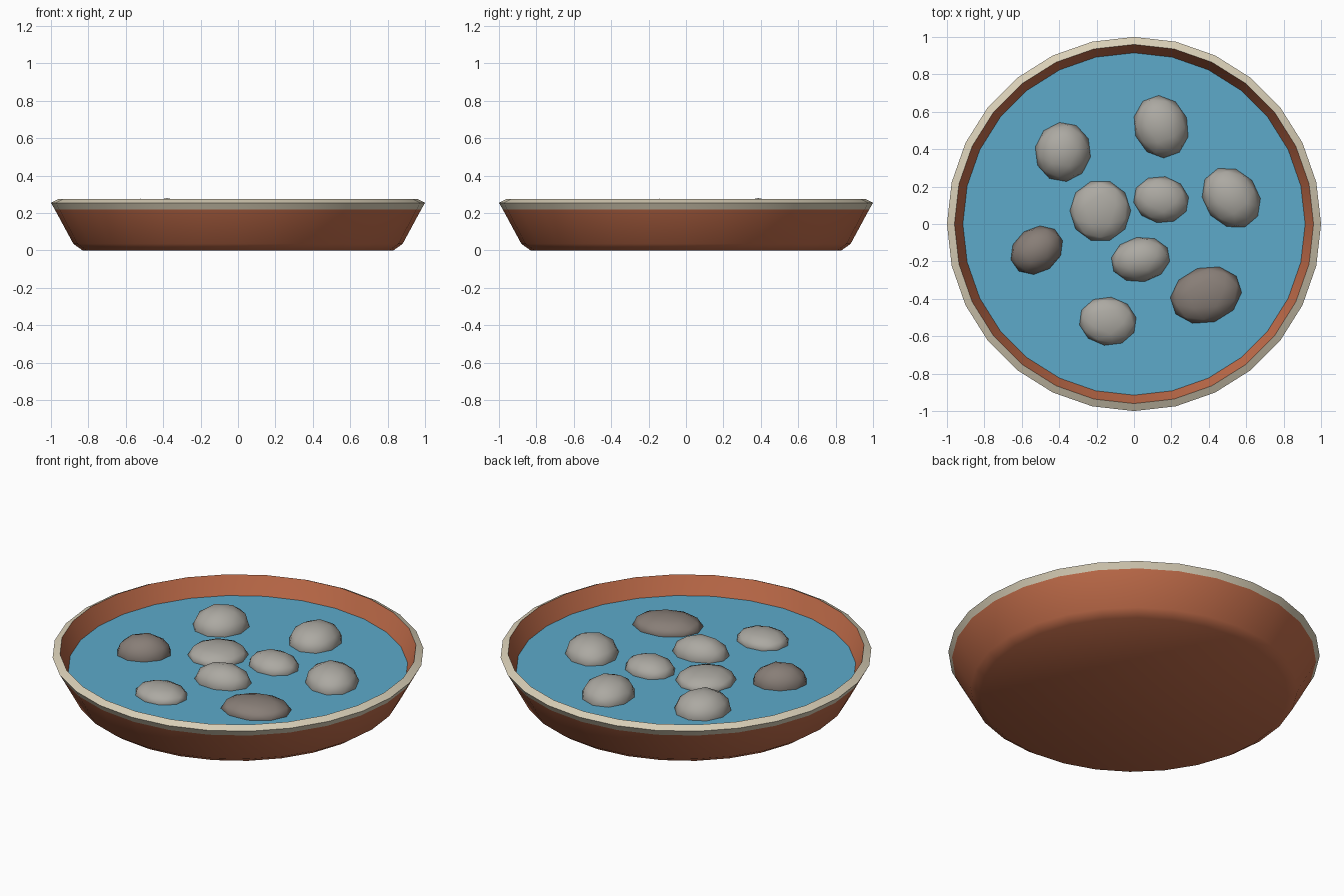
import bpy, bmesh, math
from mathutils import Matrix

cube = bpy.data.objects.get("Cube")
if cube:
    bpy.data.objects.remove(cube, do_unlink=True)

SIDES = 28
WATER_Z = 0.17


def material(name, rgb):
    linear = [((c / 255 + 0.055) / 1.055) ** 2.4 for c in rgb] + [1]
    mat = bpy.data.materials.new(name)
    mat.use_nodes = True
    mat.diffuse_color = linear
    mat.node_tree.nodes["Principled BSDF"].inputs["Base Color"].default_value = linear
    return mat


terracotta = material("terracotta", (196, 110, 75))
cream = material("cream glaze", (217, 207, 183))
blue = material("water blue", (93, 170, 202))
pale_grey = material("pale stone", (172, 169, 162))
dark_grey = material("dark stone", (136, 126, 119))


def make_object(name, bm, mats, smooth_angle):
    mesh = bpy.data.meshes.new(name)
    bm.to_mesh(mesh)
    bm.free()
    for mat in mats:
        mesh.materials.append(mat)
    obj = bpy.data.objects.new(name, mesh)
    bpy.context.collection.objects.link(obj)
    bpy.ops.object.select_all(action="DESELECT")
    obj.select_set(True)
    bpy.context.view_layer.objects.active = obj
    bpy.ops.object.shade_smooth_by_angle(angle=math.radians(smooth_angle))
    return obj


def lathe(profile, band_materials):
    """Revolve (radius, height) points; close both ends with flat discs."""
    bm = bmesh.new()
    rings = []
    for r, z in profile:
        rings.append([bm.verts.new((r * math.cos(a), r * math.sin(a), z))
                      for a in (math.tau * i / SIDES for i in range(SIDES))])
    for low, high, index in zip(rings, rings[1:], band_materials):
        for i in range(SIDES):
            j = (i + 1) % SIDES
            face = bm.faces.new((low[i], low[j], high[j], high[i]))
            face.material_index = index
    bm.faces.new(rings[0][::-1])
    bm.faces.new(rings[-1])
    return bm


# Dish: outer wall, glazed rim, inner wall and floor
dish = lathe([(0.83, 0), (0.88, 0.035), (0.98, 0.22), (1.0, 0.255),
              (0.96, 0.275), (0.915, WATER_Z), (0.86, 0.05)],
             [0, 0, 1, 1, 0, 0])
make_object("dish", dish, [terracotta, cream], 42)

# Water surface
water = bmesh.new()
bmesh.ops.create_circle(water, cap_ends=True, segments=SIDES, radius=0.915,
                        matrix=Matrix.Translation((0, 0, WATER_Z))
                        @ Matrix.Rotation(math.pi / 2, 4, "Z"))
make_object("water", water, [blue], 30)

# Stones: x, y, half length, half width, height above water, turn, material
stones = [
    (-0.38, 0.385, 0.16, 0.15, 0.11, 80, pale_grey),
    (0.145, 0.52, 0.17, 0.145, 0.10, 110, pale_grey),
    (-0.18, 0.07, 0.166, 0.163, 0.06, 90, pale_grey),
    (0.145, 0.13, 0.15, 0.125, 0.075, -10, pale_grey),
    (0.52, 0.14, 0.175, 0.145, 0.10, 130, pale_grey),
    (-0.52, -0.14, 0.15, 0.12, 0.107, 35, dark_grey),
    (0.035, -0.19, 0.16, 0.12, 0.10, 10, pale_grey),
    (-0.14, -0.52, 0.155, 0.13, 0.06, -8, pale_grey),
    (0.385, -0.38, 0.195, 0.15, 0.067, 18, dark_grey),
]
for n, (x, y, length, width, height, turn, mat) in enumerate(stones, 1):
    stone = bmesh.new()
    bmesh.ops.create_icosphere(
        stone, subdivisions=2, radius=1,
        matrix=Matrix.Translation((x, y, WATER_Z))
        @ Matrix.Rotation(math.radians(turn), 4, "Z")
        @ Matrix.Diagonal((length, width, height, 1)))
    make_object(f"stone_{n}", stone, [mat], 60)
